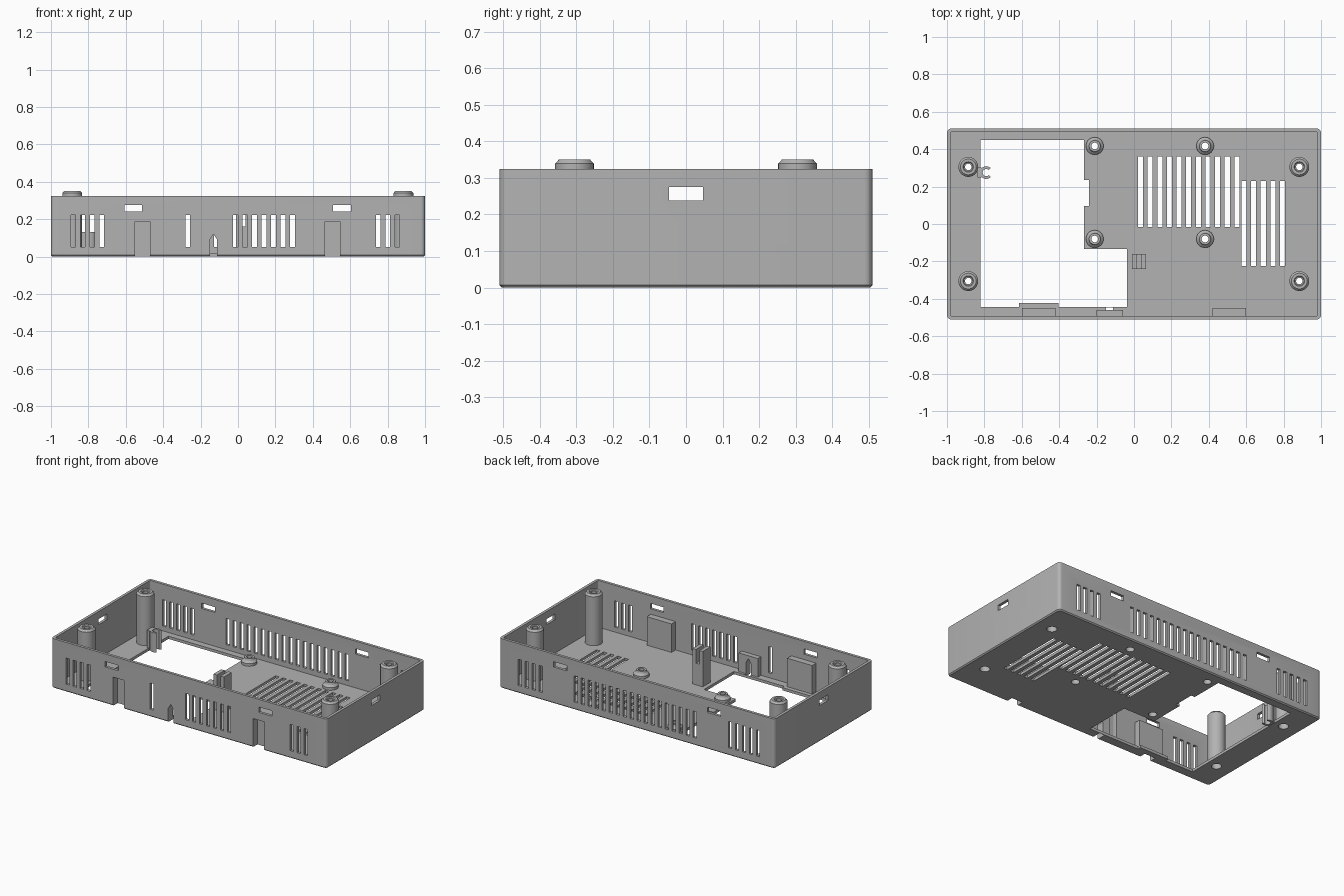
import bpy, bmesh
from math import sin, cos, pi, radians

old = bpy.data.objects.get("Cube")
if old:
    bpy.data.objects.remove(old, do_unlink=True)

grey = bpy.data.materials.new("matte_grey")
grey.use_nodes = True
COLOUR = (0.45, 0.45, 0.45, 1)
grey.diffuse_color = COLOUR
grey.node_tree.nodes["Principled BSDF"].inputs["Base Color"].default_value = COLOUR

W, D, H = 1.0, 0.51, 0.325      # half width, half depth, wall height
WALL, FLOOR = 0.018, 0.018


def loft(bm, rings, caps=True, closed=False):
    """Bridge equal-length point rings, capping or closing the ends."""
    loops = [[bm.verts.new(p) for p in ring] for ring in rings]
    n = len(loops[0])
    pairs = list(zip(loops, loops[1:]))
    if closed:
        pairs.append((loops[-1], loops[0]))
    for a, b in pairs:
        for i in range(n):
            j = (i + 1) % n
            bm.faces.new((a[i], a[j], b[j], b[i]))
    if caps and not closed:
        bm.faces.new(loops[0][::-1])
        bm.faces.new(loops[-1])


def prism(bm, pts, lo, hi, axis="z"):
    """Extrude a 2D outline along z (plan) or y (elevation)."""
    put = (lambda p, h: (p[0], p[1], h)) if axis == "z" else (lambda p, h: (p[0], h, p[1]))
    loft(bm, [[put(p, h) for p in pts] for h in (lo, hi)])


def box(bm, x0, x1, y0, y1, z0, z1):
    prism(bm, [(x0, y0), (x1, y0), (x1, y1), (x0, y1)], z0, z1)


def circle(x, y, r, n=32):
    return [(x + r * cos(2 * pi * i / n), y + r * sin(2 * pi * i / n)) for i in range(n)]


def tube(bm, x, y, profile):
    """Revolve a closed (radius, height) profile about a vertical axis."""
    loft(bm, [[(px, py, z) for px, py in circle(x, y, r)] for r, z in profile], closed=True)


def rounded(inset, radius, z, steps=5):
    """Ring of a rounded rectangle, inset from the outer wall."""
    ring = []
    for k, (sx, sy) in enumerate([(1, 1), (-1, 1), (-1, -1), (1, -1)]):
        cx, cy = sx * (W - inset - radius), sy * (D - inset - radius)
        for i in range(steps + 1):
            a = pi / 2 * (k + i / steps)
            ring.append((cx + radius * cos(a), cy + radius * sin(a), z))
    return ring


def finish(bm, name):
    bmesh.ops.recalc_face_normals(bm, faces=bm.faces)
    mesh = bpy.data.meshes.new(name)
    bm.to_mesh(mesh)
    bm.free()
    mesh.materials.append(grey)
    ob = bpy.data.objects.new(name, mesh)
    bpy.context.collection.objects.link(ob)
    return ob


def select(ob):
    bpy.ops.object.select_all(action="DESELECT")
    ob.select_set(True)
    bpy.context.view_layer.objects.active = ob


# Tray shell: rounded walls, eased bottom edge, hollow inside
bm = bmesh.new()
loft(bm, [rounded(0.007, 0.016, 0), rounded(0, 0.022, 0.007), rounded(0, 0.022, H),
          rounded(WALL, 0.008, H), rounded(WALL, 0.008, FLOOR)])
shell = finish(bm, "tray_shell")

# Cable pockets on the inside of the front wall
bm = bmesh.new()
for x in (-0.51, 0.51):
    box(bm, x - 0.09, x + 0.09, -0.5, -0.45, 0.008, 0.205)
box(bm, -0.2, -0.06, -0.5, -0.46, 0.008, 0.14)
pockets = finish(bm, "cable_pockets")

# Cutter for every opening
bm = bmesh.new()
LOW, HIGH = -0.05, 0.012 + FLOOR
# L-shaped floor opening with a side notch and a front ledge
prism(bm, [(-0.82, 0.45), (-0.267, 0.45), (-0.267, 0.235), (-0.24, 0.235), (-0.24, 0.096),
           (-0.267, 0.096), (-0.267, -0.134), (-0.037, -0.134), (-0.037, -0.444),
           (-0.403, -0.444), (-0.403, -0.423), (-0.615, -0.423), (-0.615, -0.444),
           (-0.82, -0.444)], LOW, HIGH)
# Floor vents
PITCH = 0.0515
for start, count, y0, y1 in ((0.035, 11, -0.016, 0.36), (0.588, 5, -0.225, 0.23)):
    for i in range(count):
        x = start + i * PITCH
        box(bm, x - 0.0135, x + 0.0135, y0, y1, LOW, HIGH)
# Wall vents
STEP = 0.0508
groups = {-1: ((-0.88, 4), (-0.268, 1), (-0.013, 7), (0.749, 3)),
          1: ((-0.88, 5), (-0.42, 18), (0.698, 4))}
for side, runs in groups.items():
    for start, count in runs:
        for i in range(count):
            x = start + i * STEP
            y0, y1 = sorted((side * (D - 0.04), side * (D + 0.04)))
            box(bm, x - 0.0125, x + 0.0125, y0, y1, 0.05, 0.222)
    # Lid latch windows, long and short walls
    for x in (-0.56, 0.556):
        box(bm, x - 0.048, x + 0.048, y0, y1, 0.24, 0.275)
    x0, x1 = sorted((side * (W - 0.04), side * (W + 0.04)))
    box(bm, x0, x1, -0.046, 0.046, 0.238, 0.275)
# Cable notches and the pointed slot
for x in (-0.51, 0.505):
    box(bm, x - 0.04, x + 0.04, -0.6, -0.462, LOW, 0.188)
prism(bm, [(-0.15, LOW), (-0.112, LOW), (-0.112, 0.09), (-0.131, 0.12), (-0.15, 0.09)],
      -0.6, -0.446, "y")
# Screw holes
posts = [(x, y) for x in (-0.886, 0.884) for y in (-0.305, 0.305)]
standoffs = [(x, y) for x in (-0.21, 0.38) for y in (-0.08, 0.417)]
for spots, r in ((posts, 0.03), (standoffs, 0.025)):
    for x, y in spots:
        prism(bm, circle(x, y, r), LOW, HIGH)
cutter = finish(bm, "opening_cutter")
cutter.hide_render = True

for ob in (shell, pockets):
    select(ob)
    mod = ob.modifiers.new("openings", "BOOLEAN")
    mod.operation = "DIFFERENCE"
    mod.solver = "EXACT"
    mod.object = cutter
    bpy.ops.object.modifier_apply(modifier=mod.name)
bpy.data.objects.remove(cutter, do_unlink=True)

# Tall corner screw posts, counterbored from below
bm = bmesh.new()
for x, y in posts:
    tube(bm, x, y, [(0.03, 0.01), (0.053, 0.01), (0.053, 0.339), (0.042, 0.351),
                    (0.028, 0.351), (0.024, 0.345), (0.017, 0.345), (0.017, 0.27), (0.03, 0.27)])
screw_posts = finish(bm, "screw_posts")

# Short board standoffs
bm = bmesh.new()
for x, y in standoffs:
    tube(bm, x, y, [(0.025, 0.01), (0.047, 0.01), (0.047, 0.035), (0.034, 0.047),
                    (0.03, 0.06), (0.018, 0.06), (0.018, 0.03), (0.025, 0.03)])
board_standoffs = finish(bm, "board_standoffs")

# C-shaped wire clip on the edge of the opening
bm = bmesh.new()
angles = [radians(45 + 270 * i / 18) for i in range(19)]
outline = [(-0.79 + r * cos(a), 0.275 + r * sin(a))
           for r, run in ((0.034, angles), (0.019, angles[::-1])) for a in run]
prism(bm, outline, 0.002, 0.13)
box(bm, -0.836, -0.815, 0.248, 0.302, 0.002, 0.13)
wire_clip = finish(bm, "wire_clip")

# Forked holder standing on the floor
bm = bmesh.new()
prism(bm, [(-0.01, 0.01), (0.065, 0.01), (0.065, 0.25), (0.04, 0.25), (0.04, 0.16),
           (0.015, 0.16), (0.015, 0.25), (-0.01, 0.25)], -0.24, -0.16, "y")
forked_holder = finish(bm, "forked_holder")

for ob in (shell, pockets, screw_posts, board_standoffs, wire_clip, forked_holder):
    select(ob)
    bpy.ops.object.shade_smooth_by_angle(angle=radians(30))
